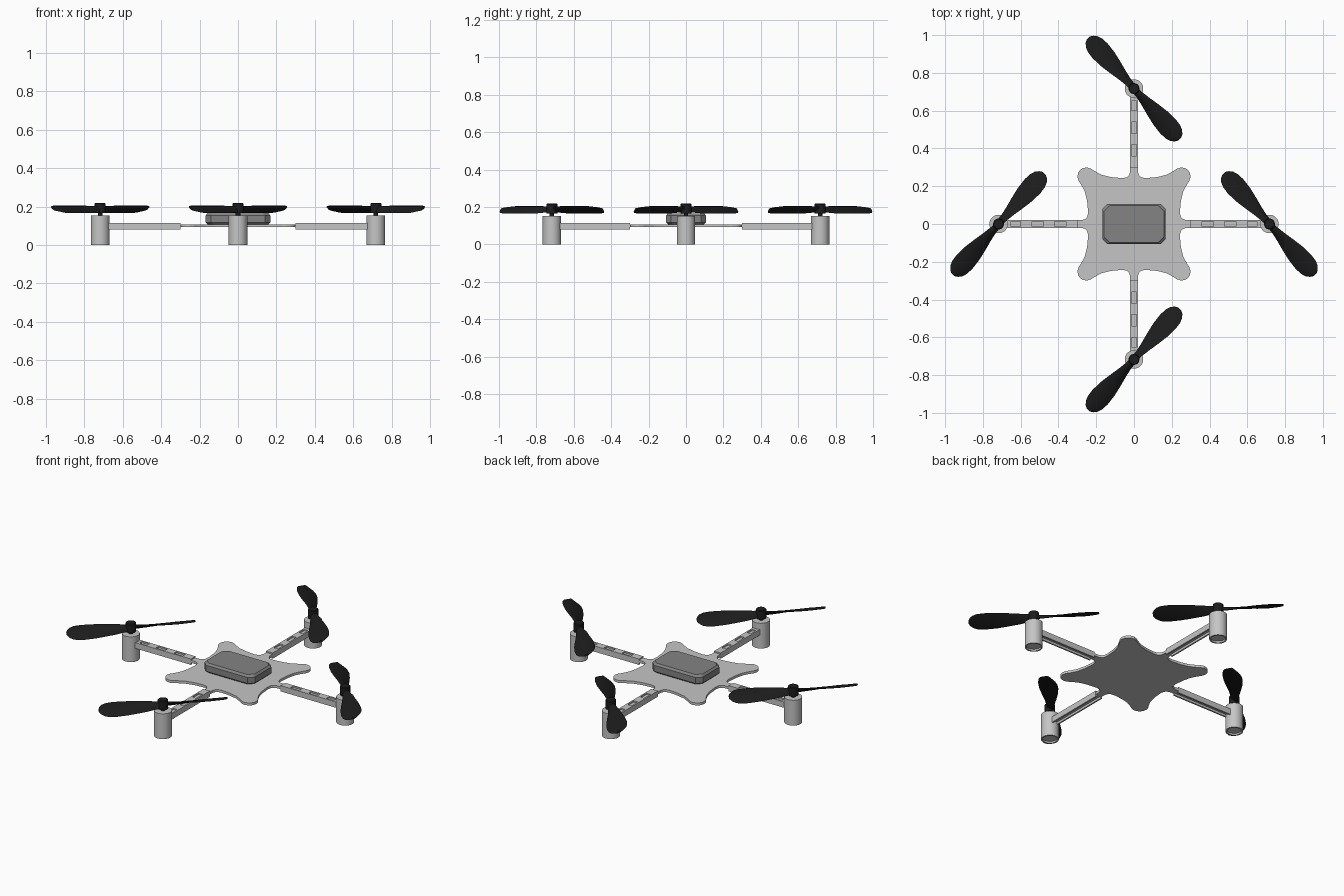
import bpy, bmesh, math
from mathutils import Matrix, Vector

if "Cube" in bpy.data.objects:
    bpy.data.objects.remove(bpy.data.objects["Cube"])


def material(name, v):
    m = bpy.data.materials.new(name)
    m.diffuse_color = (v, v, v, 1)
    m.use_nodes = True
    m.node_tree.nodes["Principled BSDF"].inputs["Base Color"].default_value = m.diffuse_color
    return m


LIGHT = material("light grey", 0.56)
MID = material("mid grey", 0.23)
BLACK = material("soft black", 0.012)
R = 0.717  # motor distance from the centre


def finish(bm, name, mat, smooth=False):
    bmesh.ops.recalc_face_normals(bm, faces=bm.faces[:])
    me = bpy.data.meshes.new(name)
    bm.to_mesh(me)
    bm.free()
    me.materials.append(mat)
    ob = bpy.data.objects.new(name, me)
    bpy.context.collection.objects.link(ob)
    if smooth:
        bpy.ops.object.select_all(action='DESELECT')
        ob.select_set(True)
        bpy.context.view_layer.objects.active = ob
        bpy.ops.object.shade_smooth_by_angle(angle=math.radians(35))
    return ob


def prism(bm, pts, z0, z1):
    face = bm.faces.new([bm.verts.new((x, y, z0)) for x, y in pts])
    ext = bmesh.ops.extrude_face_region(bm, geom=[face])
    verts = [g for g in ext["geom"] if isinstance(g, bmesh.types.BMVert)]
    bmesh.ops.translate(bm, verts=verts, vec=(0, 0, z1 - z0))


def box(bm, x0, x1, y0, y1, z0, z1):
    prism(bm, [(x0, y0), (x1, y0), (x1, y1), (x0, y1)], z0, z1)


def lathe(bm, profile, x, n=32):
    # closed radius/height profile, starting and ending on the axis
    rings = []
    for r, z in profile:
        if r == 0:
            rings.append([bm.verts.new((x, 0, z))] * n)
        else:
            rings.append([bm.verts.new((x + r * math.cos(2 * math.pi * i / n),
                                        r * math.sin(2 * math.pi * i / n), z)) for i in range(n)])
    for a, b in zip(rings, rings[1:]):
        for i in range(n):
            j = (i + 1) % n
            bm.faces.new(list(dict.fromkeys((a[i], a[j], b[j], b[i]))))


# body plate: half of one quadrant, mirrored on the diagonal, turned four times
half = [(0.02, 0.32), (0.021, 0.275), (0.027, 0.257), (0.041, 0.246), (0.065, 0.243),
        (0.12, 0.248), (0.17, 0.260), (0.205, 0.278), (0.228, 0.293), (0.25, 0.300), (0.273, 0.295)]
quad = half + [(0.286, 0.286)] + [(y, x) for x, y in reversed(half)]
outline = []
for k in range(4):
    c, s = [(1, 0), (0, -1), (-1, 0), (0, 1)][k]
    outline += [(c * x - s * y, s * x + c * y) for x, y in quad]
bm = bmesh.new()
prism(bm, outline, 0.093, 0.108)
finish(bm, "body_plate", LIGHT)

# battery block: cut corners and bevelled rims
bm = bmesh.new()
layers = []
for z, d in [(0.108, 0.010), (0.118, 0), (0.154, 0), (0.166, 0.010)]:
    a, b, c = 0.168 - d, 0.107 - d, 0.028
    pts = [(a, b - c), (a - c, b), (c - a, b), (-a, b - c), (-a, c - b), (c - a, -b), (a - c, -b), (a, c - b)]
    layers.append([bm.verts.new((x, y, z)) for x, y in pts])
for lo, hi in zip(layers, layers[1:]):
    for i in range(8):
        j = (i + 1) % 8
        bm.faces.new((lo[i], lo[j], hi[j], hi[i]))
bm.faces.new(layers[0])
bm.faces.new(layers[-1])
finish(bm, "battery", MID)


def add_blade(bm, turn):
    # lofted, pitched blade: (distance, half width)
    rings = []
    for u, hw in [(0.0, 0.022), (0.04, 0.025), (0.09, 0.034), (0.15, 0.045), (0.21, 0.055), (0.27, 0.059),
                  (0.31, 0.055), (0.335, 0.045), (0.352, 0.029), (0.361, 0.012)]:
        pitch = math.asin(min(0.6, 0.019 / hw)) if u < 0.3 else math.radians(20)
        t = 0.008 if u < 0.05 else 0.005
        ring = []
        for v, w in [(-1, 0), (-0.55, 1.2), (0, 1.8), (0.55, 1.5), (1, 0.2), (0.55, -0.5), (0, -0.4), (-0.55, -0.6)]:
            p = Matrix.Rotation(pitch, 4, 'X') @ Vector((0, v * hw, w * t))
            p.x = u
            p.z += 0.185
            ring.append(bm.verts.new(Matrix.Rotation(turn, 4, 'Z') @ p))
        rings.append(ring)
    for a, b in zip(rings, rings[1:]):
        for i in range(8):
            j = (i + 1) % 8
            bm.faces.new((a[i], a[j], b[j], b[i]))
    bm.faces.new(rings[0])
    bm.faces.new(rings[-1])


for k, side in enumerate(["right", "back", "left", "front"]):
    turn = Matrix.Rotation(k * math.pi / 2, 4, 'Z')

    # arm: channel with open underside and shallow slots on top
    bm = bmesh.new()
    for s in (-1, 1):
        y0, y1 = sorted((s * 0.013, s * 0.022))
        box(bm, 0.30, 0.685, y0, y1, 0.081, 0.116)
    box(bm, 0.30, 0.685, -0.013, 0.013, 0.094, 0.108)
    for a, b in [(0.30, 0.36), (0.42, 0.48), (0.54, 0.60), (0.65, 0.685)]:
        box(bm, a, b, -0.013, 0.013, 0.108, 0.116)
    bm.transform(turn)
    finish(bm, side + "_arm", LIGHT)

    # motor: can with recessed underside
    bm = bmesh.new()
    lathe(bm, [(0, 0.010), (0.040, 0.010), (0.040, 0), (0.049, 0), (0.049, 0.153), (0, 0.153)], R)
    bm.transform(turn)
    finish(bm, side + "_motor", LIGHT, True)

    # propeller: hub, shaft and two blades; left and front are mirrored
    bm = bmesh.new()
    add_blade(bm, 0)
    add_blade(bm, math.pi)
    lathe(bm, [(0, 0.150), (0.012, 0.150), (0.012, 0.166), (0.029, 0.166), (0.029, 0.215),
               (0.025, 0.219), (0, 0.219)], 0, 20)
    bm.transform(Matrix.Rotation(math.radians(-48), 4, 'Z'))
    if side == "left":
        bm.transform(Matrix.Diagonal((-1, 1, 1, 1)))
    elif side == "front":
        bm.transform(Matrix.Diagonal((1, -1, 1, 1)))
    bm.transform(Matrix.Translation(turn @ Vector((R, 0, 0))))
    finish(bm, side + "_propeller", BLACK, True)
